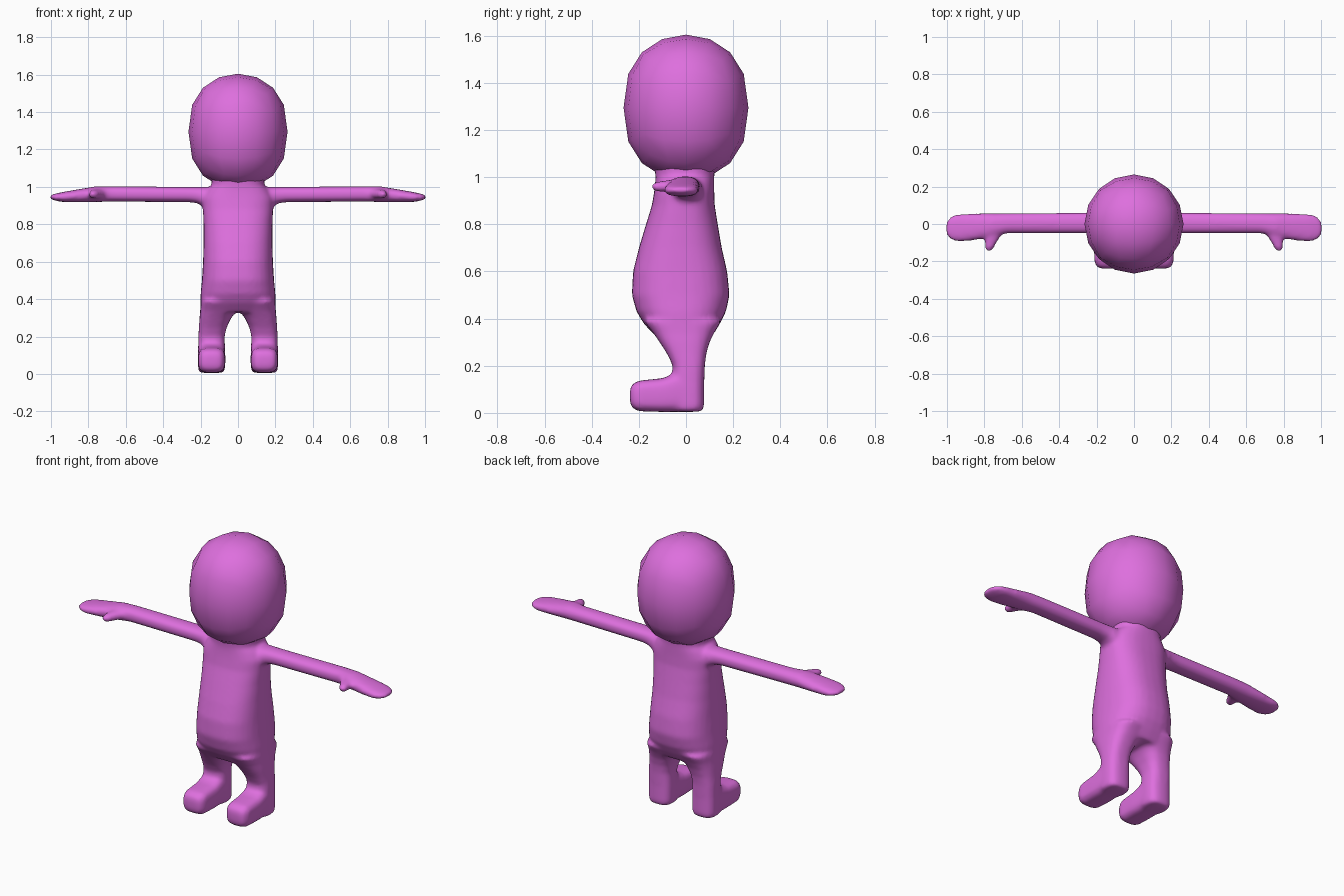
import bpy, bmesh, math
from mathutils import Vector

cube = bpy.data.objects.get("Cube")
if cube:
    bpy.data.objects.remove(cube, do_unlink=True)

pink = bpy.data.materials.new("orchid_pink")
pink.use_nodes = True
pink.diffuse_color = (0.73, 0.16, 0.73, 1)
pink.node_tree.nodes["Principled BSDF"].inputs["Base Color"].default_value = pink.diffuse_color


def finish(bm, name):
    bmesh.ops.recalc_face_normals(bm, faces=bm.faces)
    mesh = bpy.data.meshes.new(name)
    bm.to_mesh(mesh)
    bm.free()
    mesh.materials.append(pink)
    mesh.polygons.foreach_set("use_smooth", [True] * len(mesh.polygons))
    obj = bpy.data.objects.new(name, mesh)
    bpy.context.collection.objects.link(obj)
    return obj


def loft(bm, axis, sections, power=2.5, side=1, count=32):
    """Closed tube along an axis; section = (position, low a, high a, low b, high b)."""
    rings = []
    for t, a0, a1, b0, b1 in sections:
        ring = []
        for i in range(count):
            ang = math.tau * i / count
            c, s = math.cos(ang), math.sin(ang)
            p = Vector()
            p[axis] = t
            p[(axis + 1) % 3] = (a0 + a1) / 2 + (a1 - a0) / 2 * math.copysign(abs(c) ** (2 / power), c)
            p[(axis + 2) % 3] = (b0 + b1) / 2 + (b1 - b0) / 2 * math.copysign(abs(s) ** (2 / power), s)
            p.x *= side
            ring.append(bm.verts.new(p))
        rings.append(ring)
    for r, q in zip(rings, rings[1:]):
        for i in range(count):
            j = (i + 1) % count
            bm.faces.new((r[i], r[j], q[j], q[i]))
    bm.faces.new(rings[0][::-1])
    bm.faces.new(rings[-1])


# Torso outline: height, half width, front, back
torso = [(0.33, .203, -.135, .115), (0.38, .201, -.18, .145), (0.43, .20, -.21, .17),
         (0.50, .193, -.23, .185), (0.60, .187, -.225, .175), (0.70, .184, -.20, .152),
         (0.80, .184, -.17, .135), (0.88, .188, -.145, .122), (0.94, .19, -.135, .12),
         (0.985, .165, -.13, .12), (1.01, .14, -.13, .12), (1.09, .145, -.14, .13)]
# Leg: height, inner, outer, front, back
leg = [(.006, .08, .205, -.05, .068), (.025, .069, .214, -.06, .077), (.12, .068, .214, -.06, .077),
       (.20, .072, .212, -.056, .08), (.25, .06, .209, -.08, .086), (.30, .036, .206, -.112, .10),
       (.34, .005, .202, -.14, .12), (.39, .005, .20, -.18, .15)]
# Foot: depth, sole, top, inner, outer
foot = [(-.238, .045, .10, .105, .18), (-.228, .02, .122, .083, .2), (-.20, .007, .137, .07, .212),
        (-.10, .004, .147, .067, .214), (-.04, .004, .17, .068, .214), (.04, .004, .17, .07, .212)]
# Arm and hand: distance out, front, back, bottom, top
arm = [(.05, -.06, .07, .86, 1.0), (.18, -.06, .07, .89, 1.0), (.215, -.052, .063, .912, 1.0),
       (.26, -.05, .06, .918, 1.0), (.68, -.05, .057, .921, 1.003), (.76, -.07, .056, .919, 1.003),
       (.86, -.088, .056, .918, .986), (.94, -.095, .054, .919, .972), (.98, -.085, .042, .927, .963),
       (1.0, -.065, .02, .934, .957), (1.005, -.05, .0, .94, .952)]
# Thumb: depth, bottom, top, inner, outer
thumb = [(-.145, .95, .97, .765, .787), (-.135, .94, .978, .752, .797), (-.105, .937, .984, .738, .797),
         (-.075, .936, .988, .718, .795), (-.04, .936, .99, .70, .80), (.0, .94, .985, .70, .80)]

# Body: overlapping parts fused into one soft skin
bm = bmesh.new()
loft(bm, 2, [(z, -w, w, f, b) for z, w, f, b in torso])
for side in (1, -1):
    loft(bm, 2, leg, 2.8, side)
    loft(bm, 1, foot, 3.5, side)
    loft(bm, 0, arm, 2.4, side)
    loft(bm, 1, thumb, 2.2, side)
body = finish(bm, "body")
skin = body.modifiers.new("fuse", 'REMESH')
skin.mode = 'VOXEL'
skin.voxel_size = 0.011
skin.use_smooth_shade = True
soft = body.modifiers.new("soften", 'SMOOTH')
soft.factor = 0.5
soft.iterations = 8

# Head: coarse cube rounded into a tall ball
bm = bmesh.new()
bmesh.ops.create_cube(bm, size=2)
bmesh.ops.subdivide_edges(bm, edges=bm.edges[:], cuts=3, use_grid_fill=True)
for v in bm.verts:
    d = Vector([math.tan(c * math.pi / 4) for c in v.co]).normalized()
    tall = math.copysign(abs(d.z) ** 0.8, d.z)
    v.co = (d.x * 0.265, d.y * 0.265, 1.295 + 0.31 * tall)
finish(bm, "head")
